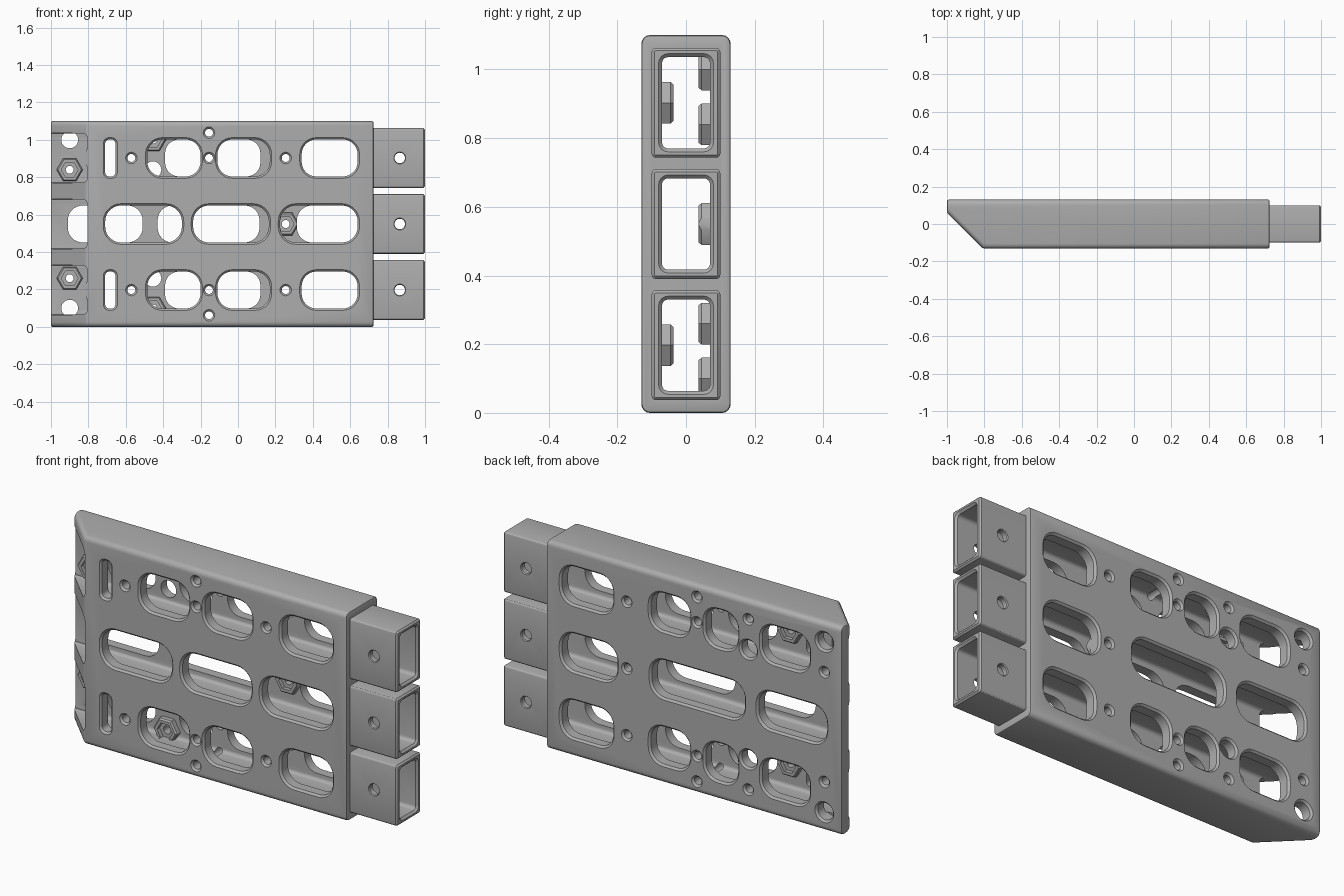
import bpy, bmesh, math
from mathutils import Vector

cube = bpy.data.objects.get("Cube")
if cube:
    bpy.data.objects.remove(cube)

grey = bpy.data.materials.new("satin grey")
grey.use_nodes = True
GREY = (0.42, 0.42, 0.42, 1)
grey.diffuse_color = GREY
grey.node_tree.nodes["Principled BSDF"].inputs["Base Color"].default_value = GREY

MID = 0.55            # height of the middle row
ROW = 0.353           # spacing of the rows
FACE = 0.13           # half thickness of the block


def make_object(name, bm):
    bmesh.ops.recalc_face_normals(bm, faces=bm.faces)
    mesh = bpy.data.meshes.new(name)
    bm.to_mesh(mesh)
    bm.free()
    mesh.materials.append(grey)
    obj = bpy.data.objects.new(name, mesh)
    bpy.context.collection.objects.link(obj)
    return obj


def rounded(hw, hh, r, seg=7):
    """Outline function of a rounded rectangle that can be offset."""
    def outline(d):
        pts = []
        for i, (sx, sy) in enumerate(((1, 1), (-1, 1), (-1, -1), (1, -1))):
            for k in range(seg + 1):
                a = math.pi / 2 * (i + k / seg)
                pts.append((sx * (hw - r) + (r + d) * math.cos(a),
                            sy * (hh - r) + (r + d) * math.sin(a)))
        return pts
    return outline


def ngon(n, r):
    return lambda d: [((r + d) * math.cos(math.tau * i / n),
                       (r + d) * math.sin(math.tau * i / n)) for i in range(n)]


def loft(name, outline, rings, axis="y", cx=0, cz=0):
    """Stack offset outlines along an axis; rings are (position, offset)."""
    bm = bmesh.new()
    layers = []
    for t, d in rings:
        place = (lambda u, v: (cx + u, t, cz + v)) if axis == "y" else (lambda u, v: (t, u, cz + v))
        layers.append([bm.verts.new(place(u, v)) for u, v in outline(d)])
    for a, b in zip(layers, layers[1:]):
        for i in range(len(a)):
            j = (i + 1) % len(a)
            bm.faces.new((a[i], a[j], b[j], b[i]))
    bm.faces.new(layers[0])
    bm.faces.new(layers[-1])
    return make_object(name, bm)


def boolean(target, tool, operation="DIFFERENCE"):
    tool.hide_render = True
    mod = target.modifiers.new("cut", "BOOLEAN")
    mod.operation, mod.object, mod.solver = operation, tool, "EXACT"
    bpy.context.view_layer.objects.active = target
    bpy.ops.object.modifier_apply(modifier=mod.name)
    bpy.data.objects.remove(tool)


# Main block with its sloped end
bm = bmesh.new()
plan = [(-1, 0.06), (-0.81, -FACE), (0.725, -FACE), (0.725, FACE), (-1, FACE)]
base = bm.faces.new([bm.verts.new((x, y, 0)) for x, y in plan])
top = bmesh.ops.extrude_face_region(bm, geom=[base])["geom"]
bmesh.ops.translate(bm, vec=Vector((0, 0, 1.1)),
                    verts=[v for v in top if isinstance(v, bmesh.types.BMVert)])


def bevel(edges, width, seg):
    bmesh.ops.bevel(bm, geom=edges, offset=width, segments=seg, profile=0.5, affect="EDGES")


long_edges = [e for e in bm.edges if abs((e.verts[0].co - e.verts[1].co).z) < 0.01
              and abs(e.verts[0].co.x - e.verts[1].co.x) > 0.1]
bevel(long_edges, 0.025, 4)
bm.normal_update()
end_edges = [e for e in bm.edges if len(e.link_faces) == 2
             and e.calc_face_angle() > 0.7]
bevel(end_edges, 0.008, 2)
block = make_object("rail_block", bm)

# Three square tubes leaving the block, then their hollow channels
rows = [MID - ROW, MID, MID + ROW]
for z in rows:
    tube = loft("tube", rounded(0.1, 0.16, 0.012, 3),
                [(0.6, 0), (0.992, 0), (1, -0.008)], "x", cz=z)
    boolean(block, tube, "UNION")
for z in rows:
    channel = loft("channel", rounded(0.07, 0.133, 0.018, 4),
                   [(-1.1, 0), (0.99, 0), (1.02, 0.03)], "x", cz=z)
    boolean(block, channel)
    pocket = loft("end_pocket", rounded(0.15, 0.131, 0.025, 4),
                  [(-0.2, 0), (0.069, 0)], cx=-0.955, cz=z)
    boolean(block, pocket)


def boss(side, x, z):
    """Six-sided nut seat standing on the inner side of a wall."""
    seat = loft("nut_seat", ngon(6, 0.07),
                [(side * 0.085, 0), (side * 0.045, 0), (side * 0.037, -0.008)], cx=x, cz=z)
    boolean(block, seat, "UNION")
    recess = loft("nut_recess", ngon(6, 0.045),
                  [(side * 0.02, 0), (side * 0.058, 0)], cx=x, cz=z)
    boolean(block, recess)


def cut(side, outline, x, z, inner=0.02):
    """Cut one wall with a softened rim."""
    boolean(block, loft("opening", outline,
                        [(side * 0.15, 0.03), (side * 0.12, 0), (side * inner, 0)], cx=x, cz=z))


def slot(side, x0, x1, z, r, hh=0.099):
    cut(side, rounded((x1 - x0) / 2, hh, r), (x0 + x1) / 2, z)


SMALL, LARGE = ngon(20, 0.021), ngon(28, 0.045)
FRONT, BACK = -1, 1

# Nut seats
boss(BACK, 0.255, MID)
for s in (-1, 1):
    boss(BACK, -0.9, MID + s * 0.29)
    boss(BACK, -0.455, MID + s * 0.45)
    boss(FRONT, -0.57, MID + s * ROW)

# Upper and lower rows, mirrored about the middle
for s in (-1, 1):
    z = MID + s * ROW
    slot(FRONT, -0.71, -0.655, z, 0.022)
    for x0, x1 in ((-0.485, -0.2), (-0.11, 0.17), (0.34, 0.64)):
        slot(FRONT, x0, x1, z, 0.08)
    for x0, x1 in ((-0.81, -0.53), (-0.39, -0.2), (-0.11, 0.12), (0.34, 0.64)):
        slot(BACK, x0, x1, z, 0.075)
    for x in (-0.57, 0.255):
        cut(FRONT, SMALL, x, z)
    cut(BACK, SMALL, 0.255, z)
    cut(BACK, LARGE, -0.9, MID + s * 0.45, 0.06)
    cut(BACK, SMALL, -0.9, MID + s * 0.29)
    cut(BACK, LARGE, -0.455, MID + s * 0.29)
    cut(BACK, SMALL, -0.455, MID + s * 0.45)
    for dz in (ROW, 0.488):
        boolean(block, loft("cross_hole", SMALL,
                            [(-0.15, 0.03), (-0.12, 0), (0.12, 0), (0.15, 0.03)],
                            cx=-0.155, cz=MID + s * dz))

# Middle row
for x0, x1 in ((-0.71, -0.3), (-0.24, 0.165), (0.225, 0.64)):
    slot(FRONT, x0, x1, MID, 0.085)
for x0, x1 in ((-0.91, -0.51), (-0.43, 0.115), (0.315, 0.64)):
    slot(BACK, x0, x1, MID, 0.08)
cut(BACK, SMALL, 0.255, MID)

# Pin holes through the tubes
for z in rows:
    boolean(block, loft("pin_hole", ngon(24, 0.028),
                        [(-0.12, 0.02), (-0.095, 0), (0.095, 0), (0.12, 0.02)], cx=0.865, cz=z))

# Smooth the rounds and keep the edges crisp
for o in bpy.context.selected_objects:
    o.select_set(False)
block.select_set(True)
bpy.context.view_layer.objects.active = block
bpy.ops.object.shade_smooth_by_angle(angle=math.radians(30))
